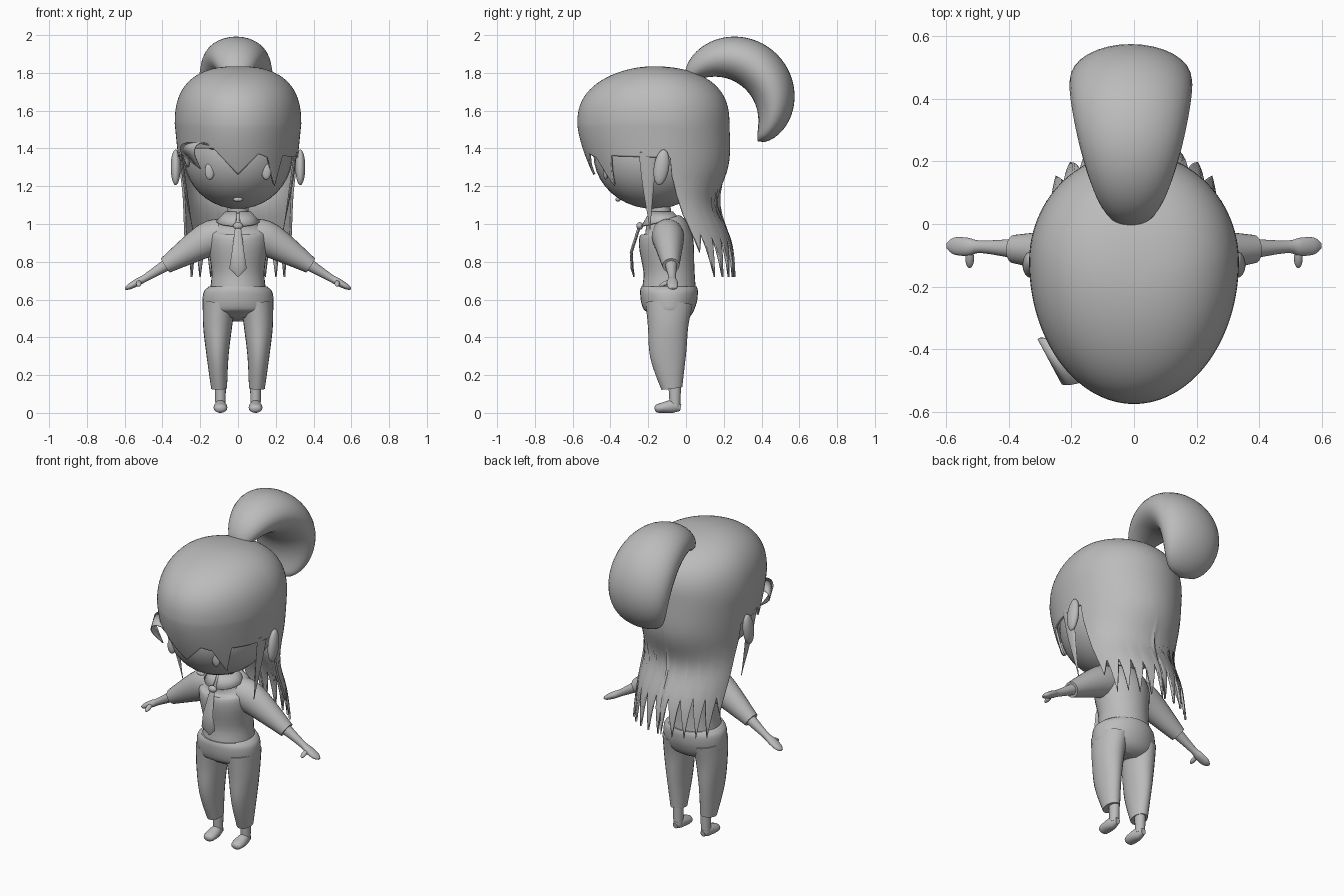
import bpy, bmesh, math
from mathutils import Vector, Matrix

cube = bpy.data.objects.get("Cube")
if cube:
    bpy.data.objects.remove(cube, do_unlink=True)

grey = bpy.data.materials.new("plain_grey")
grey.use_nodes = True
grey.diffuse_color = (.5, .5, .5, 1)
grey.node_tree.nodes["Principled BSDF"].inputs["Base Color"].default_value = grey.diffuse_color


def finish(name, bm, mirror=False, thickness=0):
    """Turn a bmesh into a smooth, coloured object."""
    mesh = bpy.data.meshes.new(name)
    bm.to_mesh(mesh)
    bm.free()
    mesh.materials.append(grey)
    obj = bpy.data.objects.new(name, mesh)
    bpy.context.collection.objects.link(obj)
    bpy.ops.object.select_all(action='DESELECT')
    obj.select_set(True)
    bpy.context.view_layer.objects.active = obj
    bpy.ops.object.shade_smooth_by_angle(angle=math.radians(50))
    if thickness:
        solid = obj.modifiers.new("Thickness", 'SOLIDIFY')
        solid.thickness = thickness
        solid.offset = -1
    if mirror:
        obj.modifiers.new("Mirror", 'MIRROR')


def spline(keys, s):
    """Smooth interpolation of a list of tuples at position s."""
    i = min(int(s), len(keys) - 2)
    t = s - i
    before, start = keys[max(i - 1, 0)], keys[i]
    end, after = keys[i + 1], keys[min(i + 2, len(keys) - 1)]
    return [b + t / 2 * (c - a + t * (2 * a - 5 * b + 4 * c - d + t * (3 * (b - c) + d - a)))
            for a, b, c, d in zip(before, start, end, after)]


def sheet(name, rows, closed=False, caps=False, **options):
    """Skin rows of points with quads."""
    bm = bmesh.new()
    grid = [[bm.verts.new(point) for point in row] for row in rows]
    count = len(rows[0])
    for top, low in zip(grid, grid[1:]):
        for i in range(count if closed else count - 1):
            j = (i + 1) % count
            bm.faces.new((top[i], low[i], low[j], top[j]))
    if caps:
        bm.faces.new(grid[0])
        bm.faces.new(grid[-1])
        bmesh.ops.recalc_face_normals(bm, faces=bm.faces)
    else:
        bmesh.ops.remove_doubles(bm, verts=bm.verts, dist=1e-5)
    finish(name, bm, **options)


def tube(name, stations, side=(1, 0, 0), steps=4, sides=24, **options):
    """Loft ellipses along stations of x, y, z, half width along side, half depth."""
    last = (len(stations) - 1) * steps
    points = [spline(stations, k / steps) for k in range(last + 1)]
    rows = []
    for k, (x, y, z, width, depth) in enumerate(points):
        ahead, behind = points[min(k + 1, last)], points[max(k - 1, 0)]
        tangent = (Vector(ahead[:3]) - Vector(behind[:3])).normalized()
        across = Vector(side)
        across = (across - across.dot(tangent) * tangent).normalized()
        outward = tangent.cross(across)
        turns = [math.tau * i / sides for i in range(sides)]
        rows.append([Vector((x, y, z)) + across * max(width, .002) * math.cos(turn)
                     + outward * max(depth, .002) * math.sin(turn) for turn in turns])
    sheet(name, rows, closed=True, caps=True, **options)


def ball(name, centre, radii, tilt=0, **options):
    bm = bmesh.new()
    place = (Matrix.Translation(centre) @ Matrix.Rotation(tilt, 4, 'X')
             @ Matrix.Diagonal((*radii, 1)))
    bmesh.ops.create_uvsphere(bm, u_segments=32, v_segments=20, radius=1, matrix=place)
    finish(name, bm, **options)


# Head
ball("face", (0, -.17, 1.37), (.29, .32, .29))
ball("eye", (.15, -.425, 1.28), (.026, .014, .045), mirror=True)
ball("mouth", (0, -.36, 1.13), (.026, .014, .012))
ball("ear", (.33, -.13, 1.3), (.026, .04, .095), tilt=-.15, mirror=True)
tube("neck", [(0, -.13, 1, .055, .055), (0, -.14, 1.14, .055, .055)])

# Hair hem height by angle: fringe points, ear gap, then jagged back ends
hem = {-96: 1.35, -68: 1.37, -60: 1.3, -50: 1.4, -24: 1.4, 0: 1.26, 20: 1.37,
       30: 1.35, 40: 1.2, 48: 1.36, 96: 1.35, 180: .9, -180: .9}
for k in range(6):
    for direction in (-1, 1):
        hem[direction * (102 + 14 * k)] = .95 if k else 1.05
        hem[direction * (108 + 14 * k)] = .72 if k else .85
knots = sorted(hem.items())


def hem_height(angle):
    for (left, low), (right, high) in zip(knots, knots[1:]):
        if left <= angle <= right:
            return low + (high - low) * (angle - left) / (right - left)


def hair_point(angle, dome, drop):
    """Point on the hair: dome runs from crown to brow, drop is the fall below the brow."""
    turn, lift = math.radians(angle), dome * math.pi / 2
    bulge = math.sin(lift)
    middle = -.17 + .05 * bulge + .3 * max(0, drop - .3)
    nape = .08 * math.exp(-((drop - .42) / .15) ** 2)
    front, back = -.575 + .6 * drop ** 1.5, .23 + .04 * drop - nape
    reach = bulge * (middle - front if math.cos(turn) > 0 else back - middle)
    width = bulge ** .8 * (.335 - .04 * min(1, drop * 2.5))
    height = 1.53 + .305 * max(0, math.cos(lift)) ** .8 - drop
    return width * math.sin(turn), middle - reach * math.cos(turn), height


angles = range(-180, 180, 2)
rows = [[hair_point(a, r / 20, 0) for a in angles] for r in range(20)]
rows += [[hair_point(a, 1, (1.53 - hem_height(a)) * r / 20) for a in angles] for r in range(21)]
sheet("hair", rows, closed=True, thickness=.012)

# Ponytail: a fat arc that swells and closes at both ends
stations = []
for k in range(41):
    along = k / 40
    turn = math.radians(150 - 200 * along)
    swell = max(0, math.sin(math.pi * along))
    stations.append((-.01, .22 + .25 * math.cos(turn), 1.63 + .25 * math.sin(turn),
                     (.14 + .1 * along) * swell ** .4, .125 * swell ** .6))
tube("ponytail", stations, steps=1, sides=32)

# Side locks and loose curl
tube("side_lock", [(.305, -.2, 1.38, .05, .008), (.28, -.2, 1.2, .03, .008),
                   (.24, -.19, .97, 0, 0)], side=(0, 1, 0), sides=12, mirror=True)
curl = [(-.14, 1.4, .6), (-.21, 1.43, .9), (-.26, 1.42, 1),
        (-.265, 1.37, .8), (-.2, 1.29, 0)]
rows = []
for k in range(17):
    x, z, w = spline(curl, k / 4)
    rows.append([(x + s * .04 * w, -.44 - s * .075 * w, z) for s in (-1, 1)])
sheet("forehead_curl", rows, thickness=.006)

# Shirt
tube("shirt", [(0, -.09, .65, .148, .143), (0, -.09, .75, .14, .135),
               (0, -.105, .9, .16, .145), (0, -.11, .97, .15, .125),
               (0, -.13, 1.02, .1, .085), (0, -.13, 1.05, .06, .06)], sides=32)
tube("sleeve", [(.06, -.1, .95, .08, .08), (.13, -.095, .93, .085, .093),
                (.21, -.09, .89, .075, .083), (.385, -.08, .78, .045, .044)],
     side=(0, 1, 0), mirror=True)

# Collar: a flared band, open and drooping at the front
rows = []
for step in range(3):
    row = []
    for angle in range(6, 355, 6):
        turn, radius = math.radians(angle), .068 + .024 * step
        droop = .025 * step * (1 + max(math.cos(turn), 0) / 2)
        row.append((radius * math.sin(turn), -.13 - .92 * radius * math.cos(turn),
                    1.065 - droop))
    rows.append(row)
sheet("collar", rows, thickness=.008)

# Tie
ball("tie_knot", (0, -.245, .99), (.026, .018, .02))
tube("tie", [(0, -.247, .985, .015, .008), (0, -.29, .85, .033, .008),
             (0, -.285, .765, .046, .008), (0, -.275, .72, 0, .004)], steps=1, sides=12)

# Arms and hands
tube("forearm", [(.36, -.08, .795, .034, .034), (.485, -.073, .718, .02, .02),
                 (.53, -.073, .693, .029, .02), (.575, -.07, .668, .027, .015),
                 (.597, -.07, .657, .01, .006)], side=(0, 1, 0), mirror=True)
ball("thumb", (.525, -.11, .685), (.014, .033, .012), tilt=.4, mirror=True)

# Trousers
tube("trouser_hips", [(0, -.09, .668, .155, .148), (0, -.09, .64, .182, .153),
                      (0, -.09, .58, .188, .146), (0, -.09, .53, .178, .122),
                      (0, -.095, .495, .1, .07)], sides=32)
tube("trouser_leg", [(.1, -.09, .58, .085, .125), (.108, -.095, .46, .077, .107),
                     (.108, -.095, .3, .058, .095), (.1, -.075, .13, .042, .056)],
     mirror=True)

# Ankles and feet
tube("ankle", [(.093, -.06, .16, .029, .034), (.093, -.058, .03, .027, .028)],
     sides=16, mirror=True)
tube("foot", [(.093, -.028, .028, .015, .018), (.093, -.07, .034, .03, .034),
              (.093, -.12, .028, .037, .028), (.093, -.155, .022, .03, .021),
              (.093, -.166, .02, .01, .009)], sides=16, mirror=True)
